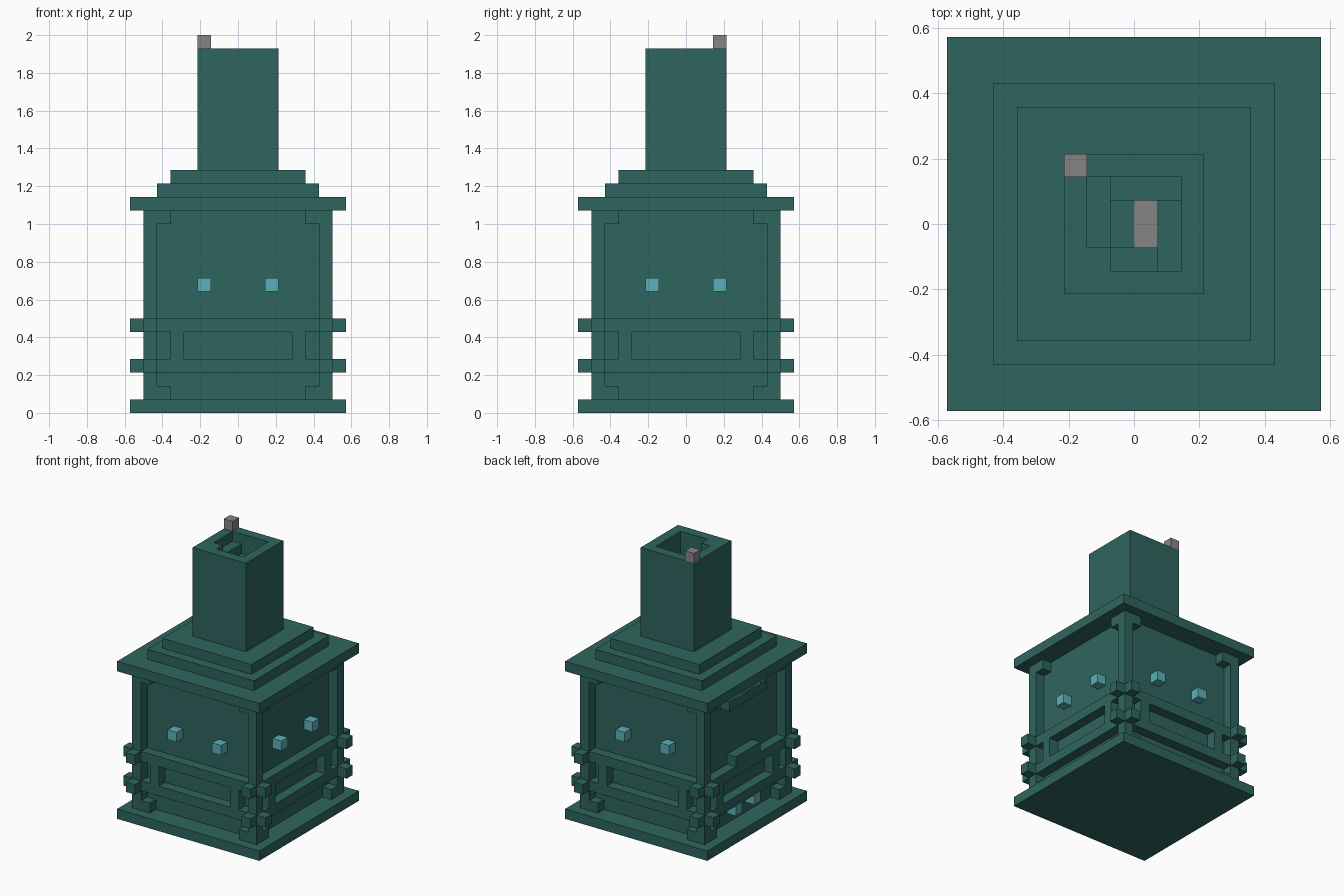
import bpy
import bmesh
from mathutils import Matrix, Vector

cube = bpy.data.objects.get("Cube")
if cube:
    bpy.data.objects.remove(cube)

UNIT = 2 / 28  # one block


def material(name, rgb):
    m = bpy.data.materials.new(name)
    m.use_nodes = True
    m.diffuse_color = (*rgb, 1)
    m.node_tree.nodes["Principled BSDF"].inputs["Base Color"].default_value = (*rgb, 1)
    return m


TEAL = material("dark_teal", (0.028, 0.13, 0.112))
BLUE = material("light_blue", (0.107, 0.434, 0.48))
GREY = material("grey", (0.24, 0.235, 0.235))


def build(name, boxes, mat=TEAL, turns=0):
    """Boxes are (x0, x1, y0, y1, z0, z1) in blocks, turned by quarter turns."""
    bm = bmesh.new()
    spin = Matrix.Rotation(turns * 1.5707963, 4, "Z")
    for x0, x1, y0, y1, z0, z1 in boxes:
        mid = Vector((x0 + x1, y0 + y1, z0 + z1)) * (UNIT / 2)
        size = Vector((x1 - x0, y1 - y0, z1 - z0)) * UNIT
        bmesh.ops.create_cube(bm, size=1, matrix=spin @ Matrix.Translation(mid) @ Matrix.Diagonal((*size, 1)))
    mesh = bpy.data.meshes.new(name)
    bm.to_mesh(mesh)
    bm.free()
    mesh.materials.append(mat)
    ob = bpy.data.objects.new(name, mesh)
    bpy.context.collection.objects.link(ob)
    return ob


def slab(half, z0, z1):
    return (-half, half, -half, half, z0, z1)


def both(a, b, z0, z1):
    """A left and right pair in the outer layer of the front."""
    return [(a, b, -7, -6, z0, z1), (-b, -a, -7, -6, z0, z1)]


# Base, core and stepped roof
build("base_plate", [slab(8, 0, 1)])
build("wall_core", [slab(6, 1, 15)])
build("roof_eave", [slab(8, 15, 16)])
build("roof_middle_step", [slab(6, 16, 17)])
build("roof_top_step", [slab(5, 17, 18)])

# Four sides with posts, brackets, crossing rails and framed panels
for turn, side in enumerate(("front", "left", "back", "right")):
    build(side + "_post", [(6, 7, -7, -6, a, b) for a, b in ((1, 3), (4, 6), (7, 15))], turns=turn)
    build(side + "_brackets", both(5, 6, 1, 2) + both(5, 6, 14, 15), turns=turn)
    for label, z in (("lower", 3), ("upper", 6)):
        build(f"{side}_{label}_rail", [(-6, 8, -7, -6, z, z + 1), (-8, -7, -7, -6, z, z + 1)], turns=turn)
    build(side + "_panel_stiles", both(4, 5, 4, 6), turns=turn)
    if side != "right":
        build(side + "_lamps", both(2, 3, 9, 10), BLUE, turn)
    else:
        # Window side with a hood, a sill and lamps tucked above and below
        build("window_hood", [(-3, 3, -7, -6, 13, 14)], turns=turn)
        build("window_sill", [(-2, 2, -7, -6, 7, 8)], turns=turn)
        build("hood_lamps", both(1, 2, 14, 15), BLUE, turn)
        build("low_lamps", both(1, 2, 2, 3), BLUE, turn)

# Hollow chimney
for turn in range(4):
    build(f"chimney_wall_{turn + 1}", [(-2, 3, -3, -2, 18, 27)], turns=turn)
build("chimney_inner_corner", [(-2, -1, -2, -1, 18, 27)])

# Spiral steps inside the flue, with grey smoke
build("flue_steps", [
    (-2, -1, -1, 2, 18, 26),
    (-1, 2, 1, 2, 18, 25),
    (1, 2, -2, 1, 18, 24),
    (-1, 1, -2, -1, 18, 23),
    (-1, 0, -1, 1, 18, 22),
])
build("flue_smoke", [(0, 1, -1, 1, 18, 22)], GREY)
build("smoke_puff", [(-3, -2, 2, 3, 27, 28)], GREY)
